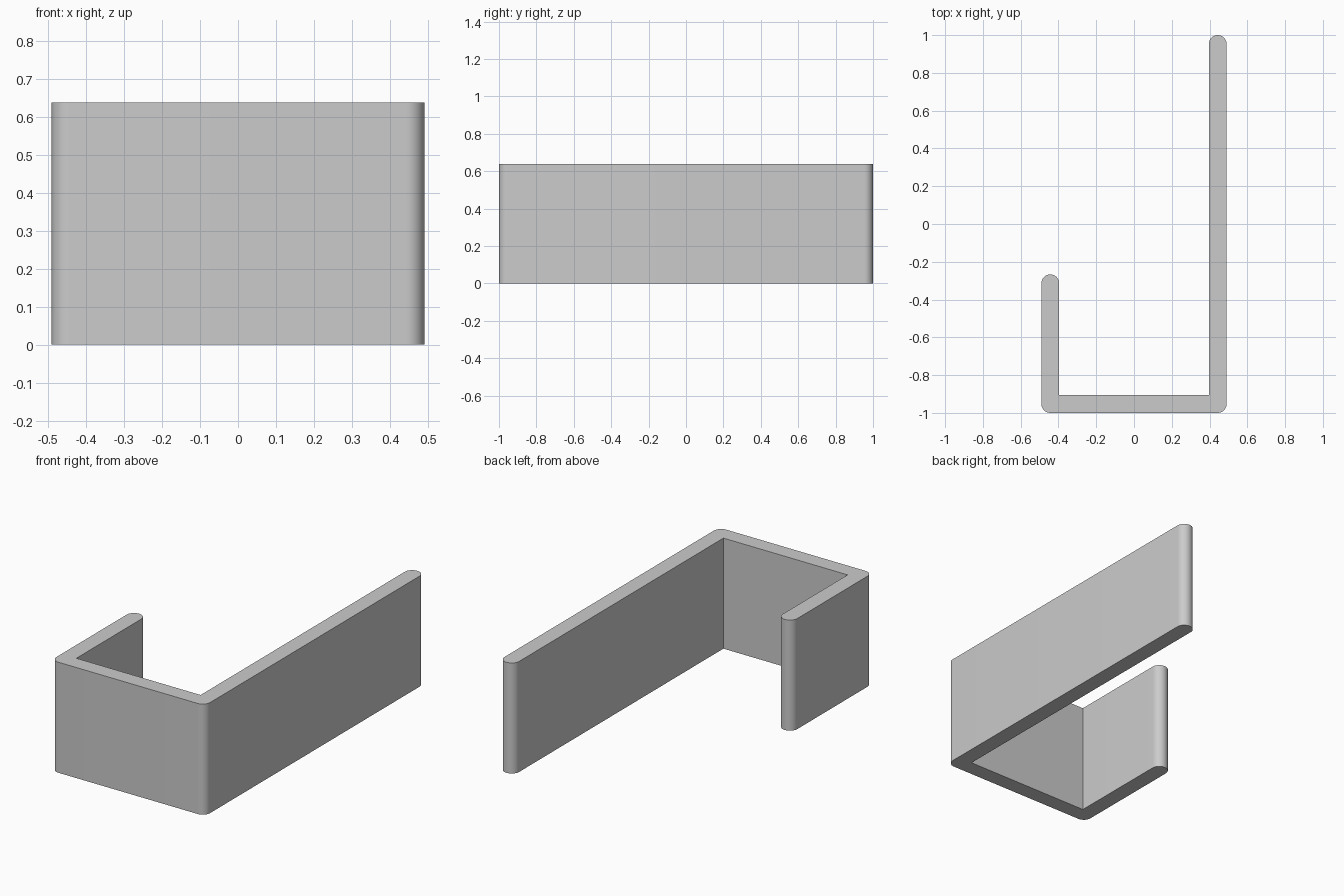
import bpy, bmesh
from math import sin, cos, radians

cube = bpy.data.objects.get("Cube")
if cube:
    bpy.data.objects.remove(cube, do_unlink=True)

HALF_W, HALF_L, HEIGHT = 0.49, 1.0, 0.637
WALL = 0.094
R = WALL / 2
SHORT_END = -0.267

# Flat grey material
grey = bpy.data.materials.new("light_grey")
grey.use_nodes = True
colour = (0.6, 0.6, 0.6, 1)
grey.diffuse_color = colour
grey.node_tree.nodes["Principled BSDF"].inputs["Base Color"].default_value = colour


def arc(cx, cy, start, end, steps):
    """Points on a rounding arc of radius R, angles in degrees."""
    angles = [radians(start + (end - start) * i / steps) for i in range(steps + 1)]
    return [(cx + R * cos(a), cy + R * sin(a)) for a in angles]


# Hook outline, counter-clockwise: rounded outer corners and tips, sharp inner corners
mid_x, low_y, inner_x, inner_y = HALF_W - R, R - HALF_L, HALF_W - WALL, WALL - HALF_L
outline = (
    arc(-mid_x, low_y, 180, 270, 12)
    + arc(mid_x, low_y, 270, 360, 12)
    + arc(mid_x, HALF_L - R, 0, 180, 24)
    + [(inner_x, inner_y), (-inner_x, inner_y)]
    + arc(-mid_x, SHORT_END - R, 0, 180, 24)
)

# Extrude the outline upwards
bm = bmesh.new()
base = bm.faces.new([bm.verts.new((x, y, 0)) for x, y in outline])
top = bmesh.ops.extrude_face_region(bm, geom=[base], use_keep_orig=True)
bmesh.ops.translate(bm, vec=(0, 0, HEIGHT),
                    verts=[g for g in top["geom"] if isinstance(g, bmesh.types.BMVert)])
bmesh.ops.recalc_face_normals(bm, faces=bm.faces)
mesh = bpy.data.meshes.new("hook_bracket")
bm.to_mesh(mesh)
bm.free()
mesh.materials.append(grey)

hook = bpy.data.objects.new("hook_bracket", mesh)
bpy.context.collection.objects.link(hook)
bpy.context.view_layer.objects.active = hook
hook.select_set(True)
bpy.ops.object.shade_smooth_by_angle(angle=radians(30))
